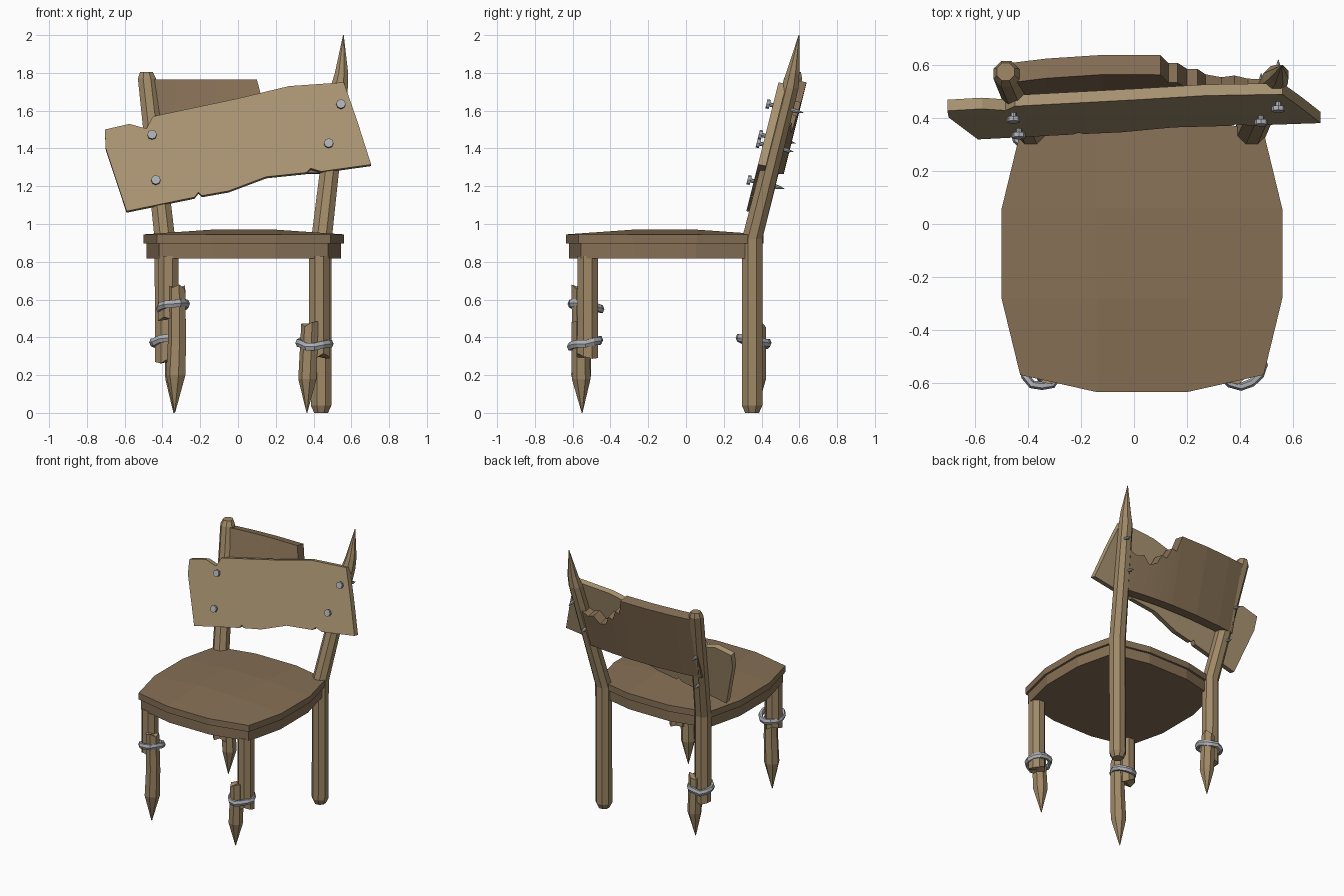
import bpy, bmesh, math, random
from mathutils import Vector, Matrix

if "Cube" in bpy.data.objects:
    bpy.data.objects.remove(bpy.data.objects["Cube"])
random.seed(4)


def material(name, c):
    m = bpy.data.materials.new(name)
    m.diffuse_color = (*c, 1)
    m.use_nodes = True
    m.node_tree.nodes["Principled BSDF"].inputs["Base Color"].default_value = m.diffuse_color
    return m


SEAT = material("dark wood", (0.240, 0.162, 0.092))
LEG = material("leg wood", (0.350, 0.250, 0.135))
PLANK = material("pale plank wood", (0.410, 0.305, 0.172))
METAL = material("grey metal", (0.42, 0.43, 0.46))


def finish(bm, name, mat):
    bmesh.ops.recalc_face_normals(bm, faces=bm.faces)
    me = bpy.data.meshes.new(name)
    bm.to_mesh(me)
    bm.free()
    me.materials.append(mat)
    ob = bpy.data.objects.new(name, me)
    bpy.context.collection.objects.link(ob)
    return ob


def bridge(bm, a, b):
    n = len(a)
    for i in range(n):
        bm.faces.new((a[i], a[(i + 1) % n], b[(i + 1) % n], b[i]))


def loft(name, pts, mat, sides=8, jag_low=0, jag_top=0):
    """Stack of horizontal rings; each point is x, y, z, radius. Jag roughens an end."""
    bm = bmesh.new()
    rings = []
    for k, (x, y, z, r) in enumerate(pts):
        jag = jag_low if k == 0 else jag_top if k == len(pts) - 1 else 0
        rings.append([bm.verts.new((x + r * math.cos(t), y + r * math.sin(t),
                                    z + random.uniform(-jag, jag)))
                      for t in [(i + .5) * math.tau / sides for i in range(sides)]])
    for a, b in zip(rings, rings[1:]):
        bridge(bm, a, b)
    for ring in (rings[0], rings[-1]):
        c = sum((v.co for v in ring), Vector()) / sides
        cv = bm.verts.new(c)
        for i in range(sides):
            bm.faces.new((ring[i], ring[(i + 1) % sides], cv))
    return finish(bm, name, mat)


# Seat: stepped rim with a gently domed top
def build_seat():
    bm = bmesh.new()
    cx, cy = 0.03, -0.112
    quarter = [(0.17, -0.523), (0.46, -0.458), (0.53, -0.17)]
    right = quarter + [(x, -y) for x, y in reversed(quarter)]
    outline = right + [(-x, -y) for x, y in right]
    rings = [[bm.verts.new((cx + x * s, cy + y * s, z)) for x, y in outline]
             for s, z in ((.972, .818), (.972, .897), (1, .897), (1, .945))]
    for a, b in zip(rings, rings[1:]):
        bridge(bm, a, b)
    bm.faces.new(rings[0])
    o = rings[-1]
    inner = [bm.verts.new((cx + .17 * a, cy + .17 * b, .97))
             for a, b in ((1, -1), (1, 1), (-1, 1), (-1, -1))]
    bm.faces.new(inner)
    for k in range(4):
        p, j = inner[k], 3 * k
        bm.faces.new((o[j], o[j + 1], o[j + 2], p))
        bm.faces.new((o[j + 2], o[(j + 3) % 12], inner[(k + 1) % 4], p))
    finish(bm, "seat", SEAT)


build_seat()

# Back legs rising into raked posts: one whole and splintered, one broken short
R = .059
loft("right_back_post", [(.44, .35, 0, .04), (.44, .35, .04, R), (.442, .35, .92, R),
                         (.535, .55, 1.72, .05), (.548, .565, 1.80, .038),
                         (.558, .598, 2.0, .002)], LEG)
loft("left_back_post", [(-.385, .35, .27, R), (-.387, .35, .92, R),
                        (-.482, .567, 1.77, .052), (-.485, .575, 1.805, .036)], LEG, jag_low=.02)

# Broken front legs
loft("left_front_leg", [(-.37, -.52, .49, R), (-.37, -.52, .83, R)], LEG, jag_low=.02)
loft("right_front_leg", [(.43, -.52, .30, R), (.43, -.52, .83, R)], LEG, jag_low=.015)

# Pointed splints tied to the broken legs
loft("left_front_splint", [(-.335, -.55, 0, .002), (-.327, -.555, .20, .054),
                           (-.32, -.555, .40, .05), (-.322, -.56, .66, .047)], LEG, 7, jag_top=.02)
loft("right_front_splint", [(.365, -.55, 0, .002), (.37, -.555, .18, .051),
                            (.382, -.56, .465, .047)], LEG, 7, jag_top=.02)
loft("left_back_splint", [(-.34, .37, 0, .002), (-.335, .375, .18, .05),
                          (-.345, .378, .465, .047)], LEG, 7, jag_top=.02)


# Bent metal bands around leg and splint
def band(name, x, y, z, rx, ry, turn):
    bm = bmesh.new()
    n, rings = 12, []
    for i in range(n):
        t = i * math.tau / n
        wob = random.uniform(.94, 1.04)
        zc = z + .016 * math.sin(t + turn) + random.uniform(-.006, .006)
        rings.append([bm.verts.new((x + math.cos(t) * (rx * wob + .016 * math.cos(u)),
                                    y + math.sin(t) * (ry * wob + .016 * math.cos(u)),
                                    zc + .023 * math.sin(u)))
                      for u in [k * math.tau / 6 for k in range(6)]])
    for i in range(n):
        bridge(bm, rings[i], rings[(i + 1) % n])
    finish(bm, name, METAL)


band("left_front_band", -.347, -.532, .565, .075, .083, 2.6)
band("right_front_band", .405, -.532, .37, .083, .08, 0)
band("left_back_band", -.372, .357, .38, .083, .08, 2.6)


# Tilted repair plank lying on the rake of the posts
def build_plank():
    outline = [(-.59, 1.068), (-.41, 1.105), (-.23, 1.142), (-.21, 1.168), (-.19, 1.15),
               (-.05, 1.175), (.15, 1.25), (.36, 1.272), (.385, 1.295), (.44, 1.278),
               (.705, 1.315), (.63, 1.55), (.56, 1.75), (.27, 1.73), (0, 1.665), (-.45, 1.57),
               (-.485, 1.505), (-.575, 1.53), (-.705, 1.50), (-.70, 1.40)]
    bm = bmesh.new()
    front, back = [[bm.verts.new((x, .32 + .25 * (z - 1.07) + d, z - d * .2)) for x, z in outline]
                   for d in (0, .042)]
    bridge(bm, front, back)
    bmesh.ops.triangulate(bm, faces=[bm.faces.new(front), bm.faces.new(back)])
    finish(bm, "repair_plank", PLANK)


build_plank()


# Curved back slat, snapped off toward the right post
def build_slat():
    tops = [(-.47, 1.765), (-.33, 1.765), (-.12, 1.765), (.10, 1.765), (.13, 1.65), (.165, 1.66),
            (.20, 1.58), (.24, 1.59), (.27, 1.52), (.33, 1.50), (.38, 1.55), (.43, 1.53), (.50, 1.56)]
    bm = bmesh.new()
    cols = []
    for x, top in tops:
        bulge = .04 * (1 - ((x + .02) / .5) ** 2)
        cols.append([bm.verts.new((x, .526 + bulge + .25 * (z - 1.765) + d, z))
                     for z, d in ((1.27, 0), (top, 0), (top - .015, .078), (1.265, .078))])
    for a, b in zip(cols, cols[1:]):
        bridge(bm, a, b)
    bm.faces.new(cols[0])
    bm.faces.new(cols[-1])
    finish(bm, "back_slat", SEAT)


build_slat()


# Nails driven through the plank into the posts, square to its face
def nail(i, x, z):
    d = Vector((0, .97, -.24))
    rot = d.to_track_quat('Z', 'Y').to_matrix().to_4x4()
    head = Vector((x, .32 + .25 * (z - 1.07) - .036, z))
    bm = bmesh.new()
    for start, length, r1, r2 in ((0, .018, .025, .025), (.017, .15, .011, .011), (.167, .035, .011, .001)):
        m = Matrix.Translation(head + d * (start + length / 2)) @ rot
        bmesh.ops.create_cone(bm, cap_ends=True, segments=8, radius1=r1, radius2=r2,
                              depth=length, matrix=m)
    finish(bm, "nail_%d" % i, METAL)


for i, (x, z) in enumerate(((-.455, 1.475), (-.435, 1.235), (.545, 1.637), (.48, 1.43))):
    nail(i + 1, x, z)
